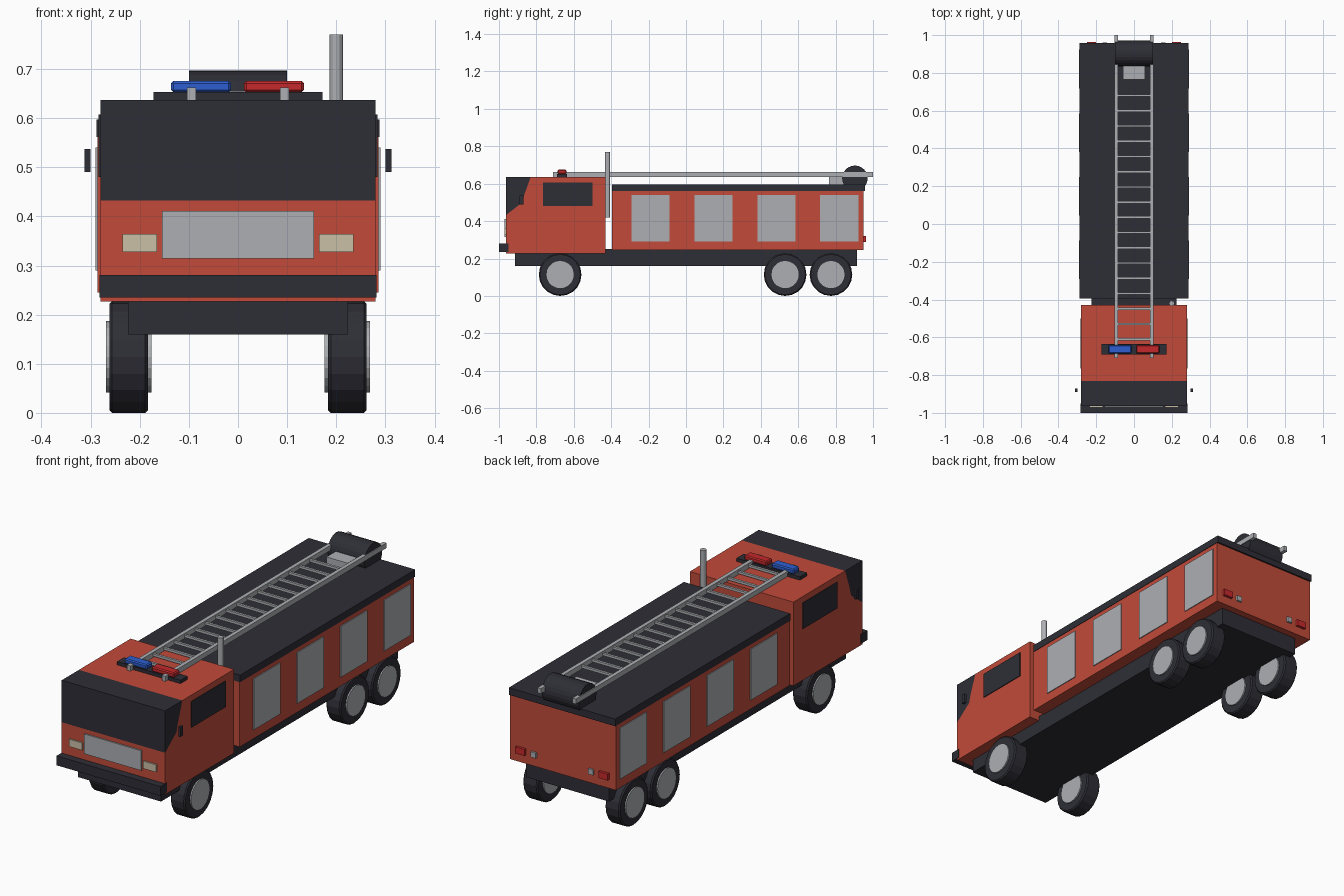
import bpy, bmesh
from mathutils import Matrix

cube = bpy.data.objects.get("Cube")
if cube:
    bpy.data.objects.remove(cube, do_unlink=True)


def material(name, rgb):
    m = bpy.data.materials.new(name)
    m.use_nodes = True
    m.diffuse_color = (*rgb, 1)
    m.node_tree.nodes["Principled BSDF"].inputs["Base Color"].default_value = (*rgb, 1)
    return m


RED = material("fire red", (0.54, 0.07, 0.042))
DARK = material("charcoal", (0.027, 0.027, 0.037))
GREY = material("light grey", (0.42, 0.43, 0.45))
CREAM = material("lamp cream", (0.60, 0.53, 0.39))
BLUE = material("beacon blue", (0.026, 0.11, 0.62))
LAMP = material("lamp red", (0.56, 0.022, 0.024))


def finish(name, bm, mat, bevel=0):
    bmesh.ops.recalc_face_normals(bm, faces=bm.faces)
    mesh = bpy.data.meshes.new(name)
    bm.to_mesh(mesh)
    bm.free()
    mesh.materials.append(mat)
    ob = bpy.data.objects.new(name, mesh)
    bpy.context.collection.objects.link(ob)
    if bevel:
        mod = ob.modifiers.new("bevel", "BEVEL")
        mod.width = bevel
        mod.segments = 1
    return ob


def box(name, x, y, z, mat, bevel=0):
    """Box from (min, max) pairs."""
    bm = bmesh.new()
    size = [b - a for a, b in (x, y, z)]
    mid = [(a + b) / 2 for a, b in (x, y, z)]
    bmesh.ops.create_cube(bm, size=1, matrix=Matrix.Translation(mid) @ Matrix.Diagonal((*size, 1)))
    return finish(name, bm, mat, bevel)


def pair(name, x, y, z, mat, bevel=0):
    """The same box on the left and the right side."""
    box("left_" + name, x, y, z, mat, bevel)
    box("right_" + name, (-x[1], -x[0]), y, z, mat, bevel)


def cylinder(name, centre, radius, length, mat, axis="X", sides=20, bevel=0):
    bm = bmesh.new()
    turn = Matrix.Rotation(1.570796, 4, "Y") if axis == "X" else Matrix()
    bmesh.ops.create_cone(bm, cap_ends=True, segments=sides, radius1=radius, radius2=radius,
                          depth=length, matrix=Matrix.Translation(centre) @ turn)
    return finish(name, bm, mat, bevel)


def extrude_profile(name, points, half_width, mat):
    """Side profile of (y, z) points pulled across the width."""
    bm = bmesh.new()
    face = bm.faces.new([bm.verts.new((-half_width, y, z)) for y, z in points])
    ext = bmesh.ops.extrude_face_region(bm, geom=[face])
    verts = [v for v in ext["geom"] if isinstance(v, bmesh.types.BMVert)]
    bmesh.ops.translate(bm, verts=verts, vec=(2 * half_width, 0, 0))
    return finish(name, bm, mat)


# Chassis and body
box("chassis", (-0.224, 0.224), (-0.915, 0.915), (0.16, 0.25), DARK)
box("body", (-0.286, 0.286), (-0.395, 0.95), (0.245, 0.562), RED)
box("body_roof", (-0.288, 0.288), (-0.395, 0.958), (0.562, 0.597), DARK)

# Cab with a wrapped windscreen cut out of its upper front
slant = [(-0.83, 0.637), (-0.865, 0.54), (-0.875, 0.50), (-0.963, 0.432)]
extrude_profile("cab", slant + [(-0.963, 0.227), (-0.43, 0.227), (-0.43, 0.637)], 0.28, RED)
extrude_profile("windscreen", slant + [(-0.963, 0.637)], 0.28, DARK)
pair("side_window", (0.279, 0.284), (-0.765, -0.50), (0.48, 0.607), DARK)
pair("mirror", (0.30, 0.312), (-0.89, -0.87), (0.49, 0.537), DARK)

# Front details
box("front_bumper", (-0.282, 0.282), (-1.0, -0.95), (0.235, 0.281), DARK)
box("grille", (-0.155, 0.155), (-0.97, -0.962), (0.314, 0.411), GREY)
pair("headlight", (0.165, 0.235), (-0.971, -0.962), (0.328, 0.364), CREAM)

# Roller shutters
for i in range(4):
    y = -0.292 + i * 0.3365
    pair(f"shutter_{i + 1}", (0.284, 0.29), (y, y + 0.205), (0.29, 0.54), GREY)

# Rear lamps
pair("tail_light", (0.20, 0.25), (0.948, 0.963), (0.288, 0.32), LAMP)
pair("reversing_light", (0.142, 0.168), (0.948, 0.96), (0.29, 0.316), GREY)

# Wheels
for label, y in (("front", -0.673), ("middle", 0.53), ("rear", 0.775)):
    for side, s in (("left", 1), ("right", -1)):
        at = (s * 0.2225, y, 0.114)
        cylinder(f"{side}_{label}_tyre", at, 0.114, 0.079, DARK, bevel=0.006)
        cylinder(f"{side}_{label}_hub", at, 0.073, 0.092, GREY)

# Ladder
pair("ladder_rail", (0.085, 0.104), (-0.71, 1.0), (0.637, 0.662), GREY)
for i in range(17):
    y = 0.68 - i * 0.0806
    box(f"ladder_rung_{i + 1}", (-0.09, 0.09), (y - 0.006, y + 0.006), (0.643, 0.655), GREY)

# Hose reel and its box
cylinder("hose_reel", (0, 0.903, 0.629), 0.068, 0.2, DARK, sides=24)
box("reel_box", (-0.057, 0.057), (0.765, 0.85), (0.59, 0.64), GREY)

# Beacons on the cab roof
box("beacon_base", (-0.172, 0.172), (-0.69, -0.635), (0.636, 0.653), DARK)
box("blue_beacon", (-0.136, -0.014), (-0.686, -0.64), (0.652, 0.676), BLUE, 0.005)
box("red_beacon", (0.012, 0.134), (-0.686, -0.64), (0.652, 0.676), LAMP, 0.005)

# Exhaust stack
cylinder("exhaust_pipe", (0.2, -0.42, 0.595), 0.014, 0.35, GREY, axis="Z", sides=12)
